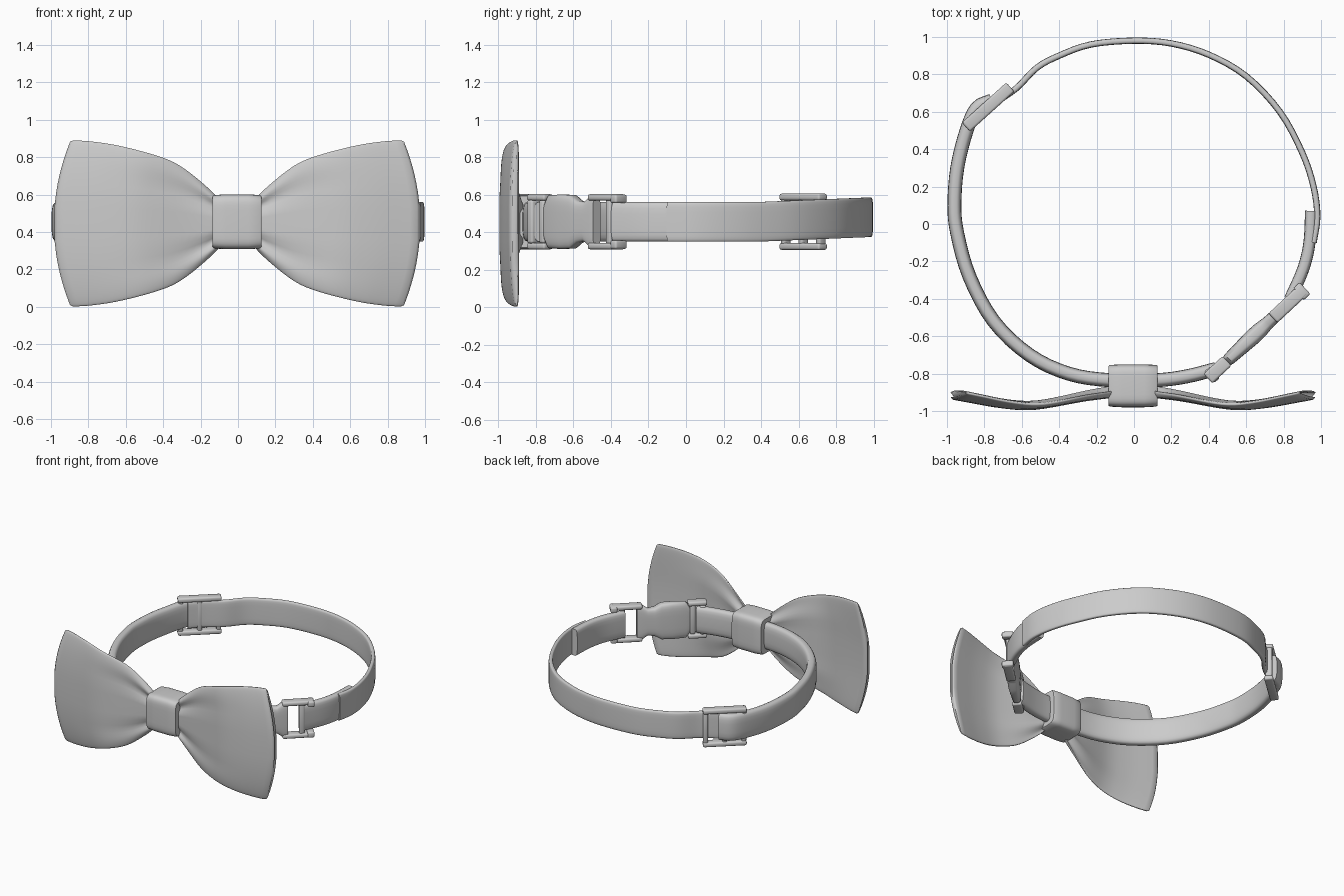
import bpy, bmesh, math
from mathutils import Vector, Matrix

if "Cube" in bpy.data.objects:
    bpy.data.objects.remove(bpy.data.objects["Cube"], do_unlink=True)

grey = bpy.data.materials.new("plain grey cloth")
grey.use_nodes = True
grey.diffuse_color = (0.6, 0.6, 0.6, 1)
grey.node_tree.nodes["Principled BSDF"].inputs["Base Color"].default_value = (0.6, 0.6, 0.6, 1)

MID = 0.455  # height of the collar's centre line


def finish(name, bm, angle=40):
    bmesh.ops.recalc_face_normals(bm, faces=bm.faces)
    mesh = bpy.data.meshes.new(name)
    bm.to_mesh(mesh)
    bm.free()
    obj = bpy.data.objects.new(name, mesh)
    bpy.context.collection.objects.link(obj)
    mesh.materials.append(grey)
    bpy.ops.object.select_all(action="DESELECT")
    obj.select_set(True)
    bpy.context.view_layer.objects.active = obj
    bpy.ops.object.shade_smooth_by_angle(angle=math.radians(angle))
    return obj


def loft(name, rings, angle=40):
    bm = bmesh.new()
    loops = [[bm.verts.new(p) for p in ring] for ring in rings]
    n = len(loops[0])
    for a, b in zip(loops, loops[1:]):
        for i in range(n):
            bm.faces.new((a[i], a[(i + 1) % n], b[(i + 1) % n], b[i]))
    bm.faces.new(loops[0])
    bm.faces.new(loops[-1])
    return finish(name, bm, angle)


def rounded(count, power):
    """Unit superellipse as (across, up) pairs."""
    out = []
    for i in range(count):
        a = 2 * math.pi * (i + 0.5) / count
        c, s = math.cos(a), math.sin(a)
        out.append((math.copysign(abs(c) ** power, c), math.copysign(abs(s) ** power, s)))
    return out


def spline(points, steps=4):
    pts = [Vector(p) for p in points]
    pts = [2 * pts[0] - pts[1]] + pts + [2 * pts[-1] - pts[-2]]
    out = []
    for a, b, c, d in zip(pts, pts[1:], pts[2:], pts[3:]):
        for k in range(steps):
            t = k / steps
            out.append(0.5 * (2 * b + (c - a) * t + (2 * a - 5 * b + 4 * c - d) * t * t
                              + (3 * b - a - 3 * c + d) * t ** 3))
    return out + [pts[-2]]


def strap(name, points, thick, power):
    path = spline(points)
    rings = []
    for i, p in enumerate(path):
        t = (path[min(i + 1, len(path) - 1)] - path[max(i - 1, 0)]).normalized()
        lift = 0.025 * max(0, p.y - 0.4) / 0.6
        rings.append([(p.x - t.y * a * thick / 2, p.y + t.x * a * thick / 2, MID + lift + b * 0.106)
                      for a, b in rounded(20, power)])
    return loft(name, rings, 50)


def block(name, origin, angle, centre, size, bevel=0.012):
    """Bevelled box in a frame turned about z: along, across, up."""
    bm = bmesh.new()
    bmesh.ops.create_cube(bm, size=1, matrix=Matrix.Diagonal((*size, 1)))
    bmesh.ops.bevel(bm, geom=bm.edges[:], offset=bevel, segments=3, profile=0.5, affect="EDGES")
    place = Matrix.Translation((*origin, MID)) @ Matrix.Rotation(angle, 4, "Z") @ Matrix.Translation(centre)
    bmesh.ops.transform(bm, matrix=place, verts=bm.verts)
    return finish(name, bm)


# Straps: padded main length, thin adjustable length, folded end by the buckle
strap("main_strap", [(0.44, -0.775), (0.28, -0.815), (0.12, -0.835), (-0.13, -0.835), (-0.35, -0.8),
                     (-0.56, -0.7), (-0.75, -0.52), (-0.88, -0.28), (-0.945, -0.05), (-0.96, 0.1),
                     (-0.945, 0.3), (-0.895, 0.5), (-0.84, 0.62), (-0.76, 0.66)], 0.075, 0.6)
strap("thin_strap", [(-0.84, 0.56), (-0.76, 0.635), (-0.63, 0.725), (-0.52, 0.835), (-0.4, 0.9),
                     (-0.23, 0.96), (0, 0.98), (0.2, 0.965), (0.4, 0.905), (0.6, 0.79), (0.78, 0.6),
                     (0.9, 0.38), (0.96, 0.2), (0.98, 0.04), (0.96, -0.1)], 0.034, 0.4)
strap("folded_strap_end", [(0.947, 0.07), (0.938, -0.1), (0.905, -0.24), (0.835, -0.4)], 0.065, 0.5)

# Bow wings: lofted cloth with pleats gathered at the knot
height = spline([(0, 0.1), (0.09, 0.18), (0.27, 0.3), (0.42, 0.358), (0.68, 0.415), (0.88, 0.44), (1, 0.444)])
bend = spline([(0, -0.893), (0.2, -0.918), (0.5, -0.966), (0.7, -0.957), (0.9, -0.925), (1, -0.908)])


def sample(curve, u):
    for a, b in zip(curve, curve[1:]):
        if u <= b.x:
            return a.y + (b.y - a.y) * (u - a.x) / (b.x - a.x)
    return curve[-1].y


def wing_ring(side, u, shrink):
    h, y0 = sample(height, u), sample(bend, u)
    ring = []
    for a, b in rounded(56, 0.55):
        v = b * shrink
        reach = 0.98 - 0.09 * v * v
        x = 0.07 + u * (reach - 0.07) - (1 - shrink) * 0.02 * (1 - abs(b))
        pleat = 0.014 * (1 - u) ** 3 * math.cos(v * 11)
        y = y0 + a * 0.024 * (1 - 0.3 * abs(v) ** 4) * (shrink if shrink == 1 else 0.55)
        y += pleat + 0.012 * u * (abs(v) ** 2 - 0.5)
        ring.append((-0.005 + side * x, y, 0.446 + h * v))
    return ring


for side, label in ((1, "left"), (-1, "right")):
    rings = [wing_ring(side, i / 24 * 0.985, 1) for i in range(25)]
    rings.append(wing_ring(side, 1, 0.985))
    loft(label + "_bow_wing", rings, 60)

# Knot: wide rounded band wrapped round bow and strap
knot_rings = []
for x, s in ((-0.13, 0.93), (-0.122, 0.97), (-0.06, 1), (0.06, 1), (0.122, 0.97), (0.13, 0.93)):
    knot_rings.append([(-0.005 + x, -0.865 + a * 0.115 * s, MID + b * 0.147 * s) for a, b in rounded(40, 0.35)])
loft("bow_knot", knot_rings, 50)

# Buckle: rounded body with an open frame at either end
HUB, TURN = (0.655, -0.585), math.radians(43)
turn = Matrix.Translation((*HUB, MID)) @ Matrix.Rotation(TURN, 4, "Z")
sections = ((-0.23, 0.026, 0.1), (-0.2, 0.034, 0.142), (-0.1, 0.04, 0.146), (-0.02, 0.044, 0.142),
            (0.03, 0.042, 0.112), (0.08, 0.036, 0.105), (0.13, 0.034, 0.142), (0.16, 0.028, 0.14))
loft("buckle_body", [[turn @ Vector((s, a * w, b * h)) for a, b in rounded(28, 0.5)]
                     for s, w, h in sections], 50)
for up, label in ((1, "upper"), (-1, "lower")):
    block(label + "_socket_rail", HUB, TURN, (0.235, 0, up * 0.13), (0.23, 0.07, 0.034))
    block(label + "_prong_rail", HUB, TURN, (-0.285, 0, up * 0.13), (0.14, 0.07, 0.034))
    block(label + "_foot", HUB, TURN, (0.33, 0, up * 0.122), (0.05, 0.085, 0.046))
block("socket_bar", HUB, TURN, (0.265, 0, 0), (0.04, 0.04, 0.25))
block("prong_bar", HUB, TURN, (-0.25, 0, 0), (0.04, 0.05, 0.23))
block("prong_end_bar", HUB, TURN, (-0.325, 0, 0), (0.045, 0.08, 0.23))

# Slide adjuster: two rails joined by upright bars
SLIDE, SLANT = (-0.78, 0.625), math.radians(42)
for up, label in ((1, "upper"), (-1, "lower")):
    block(label + "_slide_rail", SLIDE, SLANT, (0, 0, up * 0.132), (0.32, 0.065, 0.036))
for along, label in ((-0.14, "front"), (0, "middle"), (0.14, "back")):
    block(label + "_slide_bar", SLIDE, SLANT, (along, 0, 0), (0.035, 0.05, 0.25))
